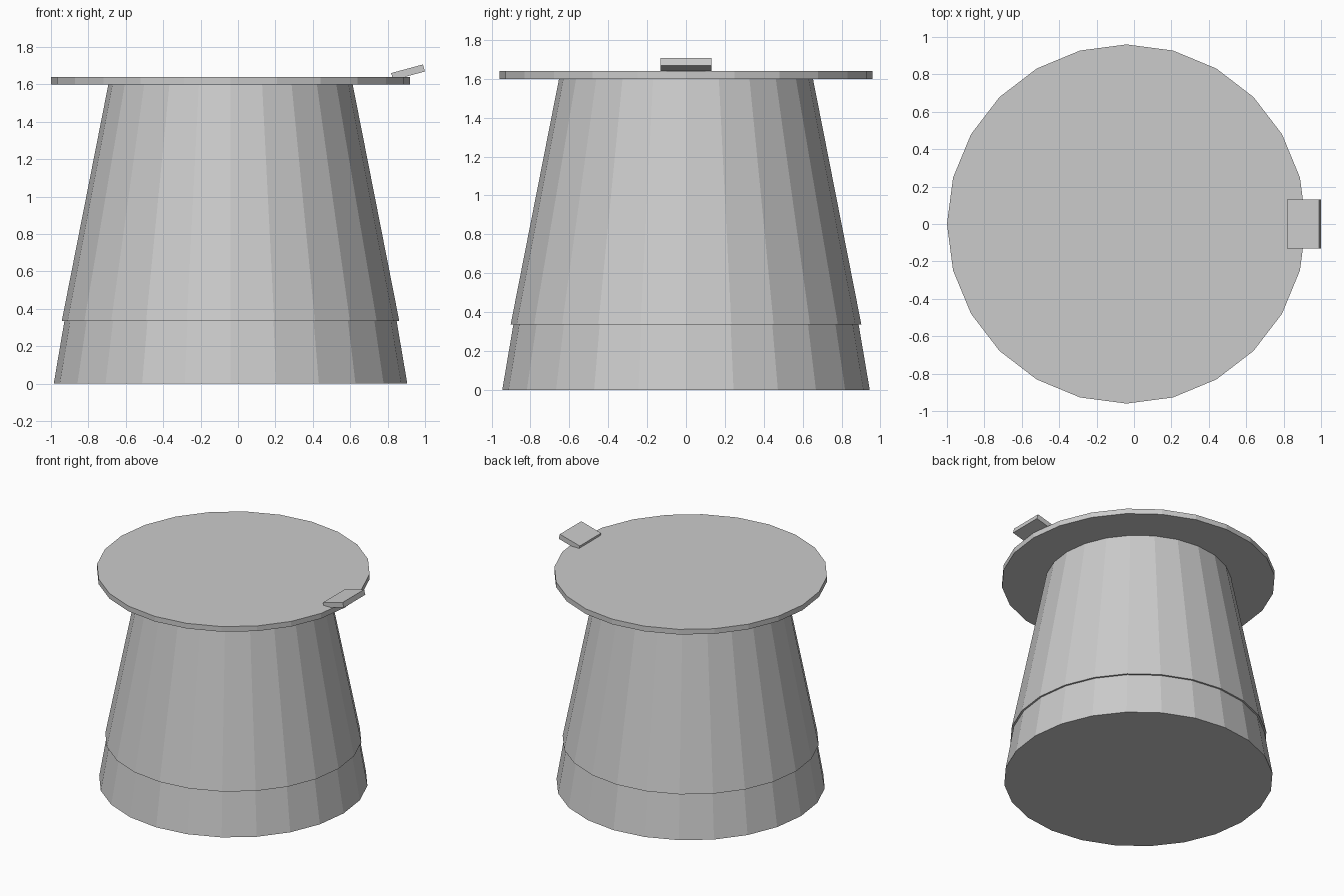
import bpy
from math import atan2
from mathutils import Vector

cube = bpy.data.objects.get("Cube")
if cube:
    bpy.data.objects.remove(cube, do_unlink=True)

SIDES = 24
CENTRE_X = -0.04

grey = bpy.data.materials.new("plain grey")
grey.use_nodes = True
colour = (0.6, 0.6, 0.6, 1)
grey.diffuse_color = colour
grey.node_tree.nodes["Principled BSDF"].inputs["Base Color"].default_value = colour


def frustum(name, r_low, r_high, z_low, z_high):
    """Flat-sided capped cone with a corner on the x axis."""
    bpy.ops.mesh.primitive_cone_add(
        vertices=SIDES, radius1=r_low, radius2=r_high, depth=z_high - z_low,
        location=(CENTRE_X, 0, (z_low + z_high) / 2))
    obj = bpy.context.object
    obj.name = name
    obj.data.materials.append(grey)
    return obj


# Base band, tapered body that overhangs it slightly, and the flat lid
frustum("base_band", 0.945, 0.888, 0, 0.335)
frustum("tapered_body", 0.902, 0.653, 0.335, 1.6)
frustum("lid", 0.96, 0.96, 1.6, 1.64)

# Thumb tab tilted upward over the lid's left edge
inner, outer = Vector((0.819, 0, 1.66)), Vector((0.989, 0, 1.706))
along = outer - inner
tilt = -atan2(along.z, along.x)
thickness = 0.039
normal = Vector((-along.z, 0, along.x)).normalized()
bpy.ops.mesh.primitive_cube_add(
    size=1, location=(inner + outer) / 2 - normal * thickness / 2,
    rotation=(0, tilt, 0))
tab = bpy.context.object
tab.name = "lid_tab"
tab.scale = (along.length, 0.262, thickness)
tab.data.materials.append(grey)
